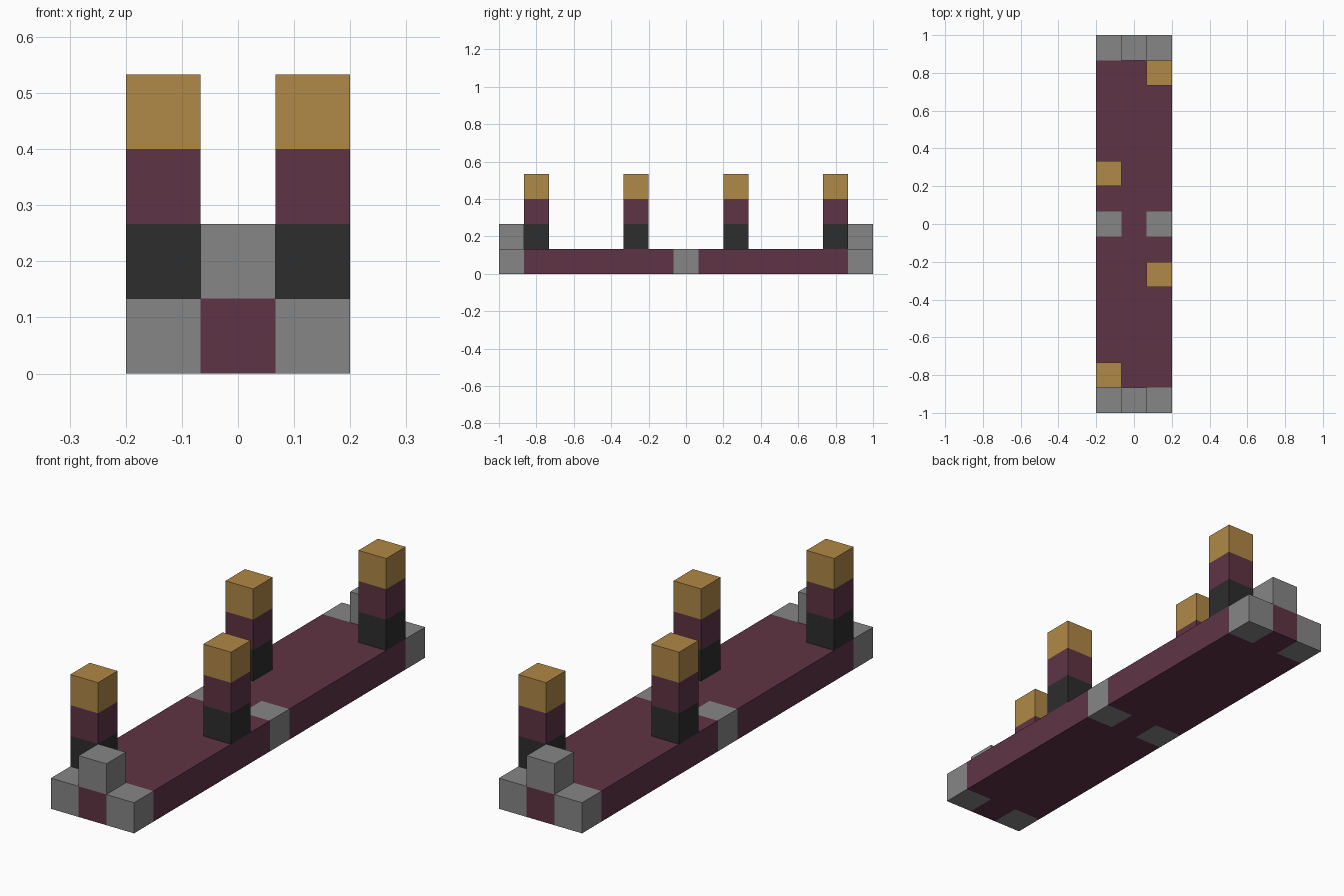
import bpy
import bmesh
from mathutils import Vector

cube = bpy.data.objects.get("Cube")
if cube:
    bpy.data.objects.remove(cube, do_unlink=True)

U = 2 / 15  # one block of the modular grid


def material(name, rgb):
    mat = bpy.data.materials.new(name)
    mat.use_nodes = True
    colour = (*rgb, 1)
    mat.diffuse_color = colour
    mat.node_tree.nodes["Principled BSDF"].inputs["Base Color"].default_value = colour
    return mat


maroon = material("maroon", (0.114, 0.034, 0.058))
grey = material("stone grey", (0.238, 0.238, 0.238))
charcoal = material("charcoal", (0.026, 0.026, 0.026))
gold = material("gold", (0.434, 0.246, 0.063))


def block(name, centre, size, mats, cuts=(), rule=None, open_bottom=False):
    """Box in grid units, cut along (axis, position) planes and coloured by rule."""
    bm = bmesh.new()
    bmesh.ops.create_cube(bm, size=1)
    bmesh.ops.scale(bm, vec=size, verts=bm.verts)
    bmesh.ops.translate(bm, vec=centre, verts=bm.verts)
    for axis, position in cuts:
        point, normal = Vector(), Vector()
        point[axis], normal[axis] = position, 1
        geom = bm.verts[:] + bm.edges[:] + bm.faces[:]
        bmesh.ops.bisect_plane(bm, geom=geom, plane_co=point, plane_no=normal)
    if open_bottom:
        bm.normal_update()
        hidden = [f for f in bm.faces if f.normal.z < -0.5]
        bmesh.ops.delete(bm, geom=hidden, context="FACES")
    if rule:
        for face in bm.faces:
            face.material_index = rule(face.calc_center_median())
    bmesh.ops.scale(bm, vec=(U, U, U), verts=bm.verts)
    mesh = bpy.data.meshes.new(name)
    bm.to_mesh(mesh)
    bm.free()
    for mat in mats:
        mesh.materials.append(mat)
    obj = bpy.data.objects.new(name, mesh)
    bpy.context.collection.objects.link(obj)
    return obj


# Deck: grey at the corners and at the middle of each long side
def deck_colour(p):
    on_side = abs(p.x) > 0.5
    return int(on_side and (abs(p.y) < 0.5 or abs(p.y) > 6.5))


deck_cuts = [(axis, s * d) for axis, d in ((0, 0.5), (1, 0.5), (1, 6.5)) for s in (-1, 1)]
block("deck", (0, 0, 0.5), (3, 15, 1), [maroon, grey], deck_cuts, deck_colour)

# Raised block at the middle of each end
for label, y in (("front", -7), ("back", 7)):
    block(label + "_end_block", (0, y, 1.5), (1, 1, 1), [grey], open_bottom=True)

# Staggered posts, banded charcoal, maroon and gold from the bottom up
for i, y in enumerate((-6, -2, 2, 6)):
    x = -1 if i % 2 == 0 else 1
    block(f"post_{i + 1}", (x, y, 2.5), (1, 1, 3), [charcoal, maroon, gold],
          [(2, 2), (2, 3)], lambda p: min(int(p.z) - 1, 2), open_bottom=True)
